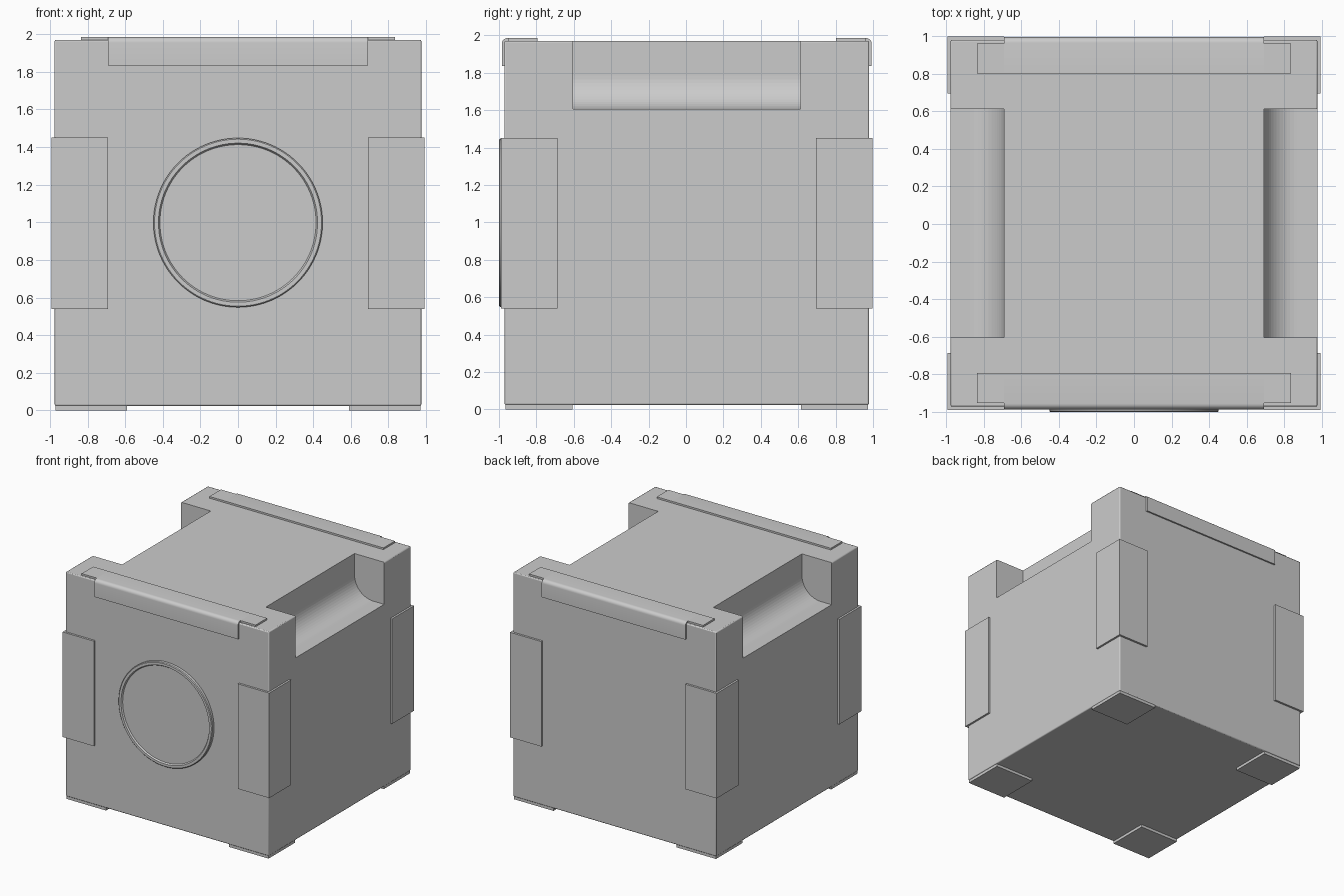
import bpy, bmesh, math
from mathutils import Vector

if "Cube" in bpy.data.objects:
    bpy.data.objects.remove(bpy.data.objects["Cube"])

YC = 0.004  # the block sits slightly behind the centre; the front disc makes up the rest
grey = bpy.data.materials.new("light grey")
grey.diffuse_color = (0.6, 0.6, 0.6, 1)
grey.use_nodes = True
grey.node_tree.nodes["Principled BSDF"].inputs["Base Color"].default_value = grey.diffuse_color


def finish(name, bm):
    bmesh.ops.recalc_face_normals(bm, faces=bm.faces)
    me = bpy.data.meshes.new(name)
    bm.to_mesh(me)
    bm.free()
    ob = bpy.data.objects.new(name, me)
    bpy.context.collection.objects.link(ob)
    me.materials.append(grey)
    return ob


def prism(name, pts, axis, a, b):
    """Extrude a 2D profile along an axis from a to b."""
    def place(p, d):
        u, v = p
        return {"x": (d, u + YC, v), "y": (u, d + YC, v), "z": (u, v + YC, d)}[axis]
    bm = bmesh.new()
    face = bm.faces.new([bm.verts.new(place(p, a)) for p in pts])
    step = Vector(place((0, 0), b)) - Vector(place((0, 0), a))
    new = bmesh.ops.extrude_face_region(bm, geom=[face], use_keep_orig=True)["geom"]
    bmesh.ops.translate(bm, vec=step, verts=[g for g in new if isinstance(g, bmesh.types.BMVert)])
    return finish(name, bm)


def rect(x0, x1, y0, y1):
    return [(x0, y0), (x1, y0), (x1, y1), (x0, y1)]


def arc(cx, cy, r, a0, a1, n):
    return [(cx + r * math.cos(math.radians(a0 + (a1 - a0) * i / n)),
             cy + r * math.sin(math.radians(a0 + (a1 - a0) * i / n))) for i in range(n + 1)]


def smooth(ob):
    bpy.ops.object.select_all(action='DESELECT')
    bpy.context.view_layer.objects.active = ob
    ob.select_set(True)
    bpy.ops.object.shade_smooth_by_angle(angle=math.radians(30))


# main block with slightly softened edges
body = prism("body", rect(-0.975, 0.975, -0.975, 0.975), "z", 0.024, 1.97)
bev = body.modifiers.new("soft_edges", 'BEVEL')
bev.width, bev.segments = 0.008, 2

for sx, side in ((-1, "left"), (1, "right")):
    # hand scoops cut into the upper side edges
    profile = [(1.2, 1.605), *arc(0.87, 1.785, 0.18, 270, 180, 14), (0.69, 2.2), (1.2, 2.2)]
    cutter = prism(side + "_scoop_cutter", [(sx * x, z) for x, z in profile], "y", -0.608, 0.608)
    cutter.hide_render = True
    cutter.hide_set(True)
    cut = body.modifiers.new(side + "_scoop", 'BOOLEAN')
    cut.operation, cut.solver, cut.object = 'DIFFERENCE', 'EXACT', cutter

    for sy, end in ((-1, "front"), (1, "back")):
        # angle plates wrapped round the vertical edges
        ell = [(0.691, 0.96), (0.691, 0.993), (0.992, 0.993), (0.992, 0.691), (0.96, 0.691), (0.96, 0.96)]
        prism(f"{end}_{side}_corner_plate", [(sx * x, sy * y) for x, y in ell], "z", 0.54, 1.451)
        # feet
        foot = rect(0.59, 0.97, 0.61, 0.97)
        prism(f"{end}_{side}_foot", [(sx * x, sy * y) for x, y in foot], "z", 0, 0.03)
        # end tabs of the top plates
        tab = rect(0.69, 0.835, 0.797, 0.955)
        prism(f"{end}_{side}_top_tab", [(sx * x, sy * y) for x, y in tab], "z", 1.95, 1.985)
smooth(body)

# plates folded over the front and back top edges
for sy, end in ((-1, "front"), (1, "back")):
    fold = [(0.797, 1.985), *reversed(arc(0.959, 1.955, 0.03, 0, 90, 6)),
            (0.989, 1.835), (0.96, 1.835), (0.96, 1.955), (0.797, 1.955)]
    smooth(prism(end + "_top_plate", [(sy * y, z) for y, z in fold], "x", -0.69, 0.69))

# front disc: raised ring around a slightly recessed centre, turned as one profile
bm = bmesh.new()
rings = []
N = 96
for r, y in ((0.45, -0.965), (0.45, -0.994), (0.444, -1.0), (0.423, -1.0), (0.415, -0.988)):
    rings.append([bm.verts.new((x, y, z)) for x, z in
                  [(r * math.cos(2 * math.pi * i / N), 0.998 + r * math.sin(2 * math.pi * i / N))
                   for i in range(N)]])
for a, b in zip(rings, rings[1:]):
    for i in range(N):
        j = (i + 1) % N
        bm.faces.new((a[i], a[j], b[j], b[i]))
bm.faces.new(rings[-1])
bm.faces.new(rings[0])
smooth(finish("front_disc", bm))
